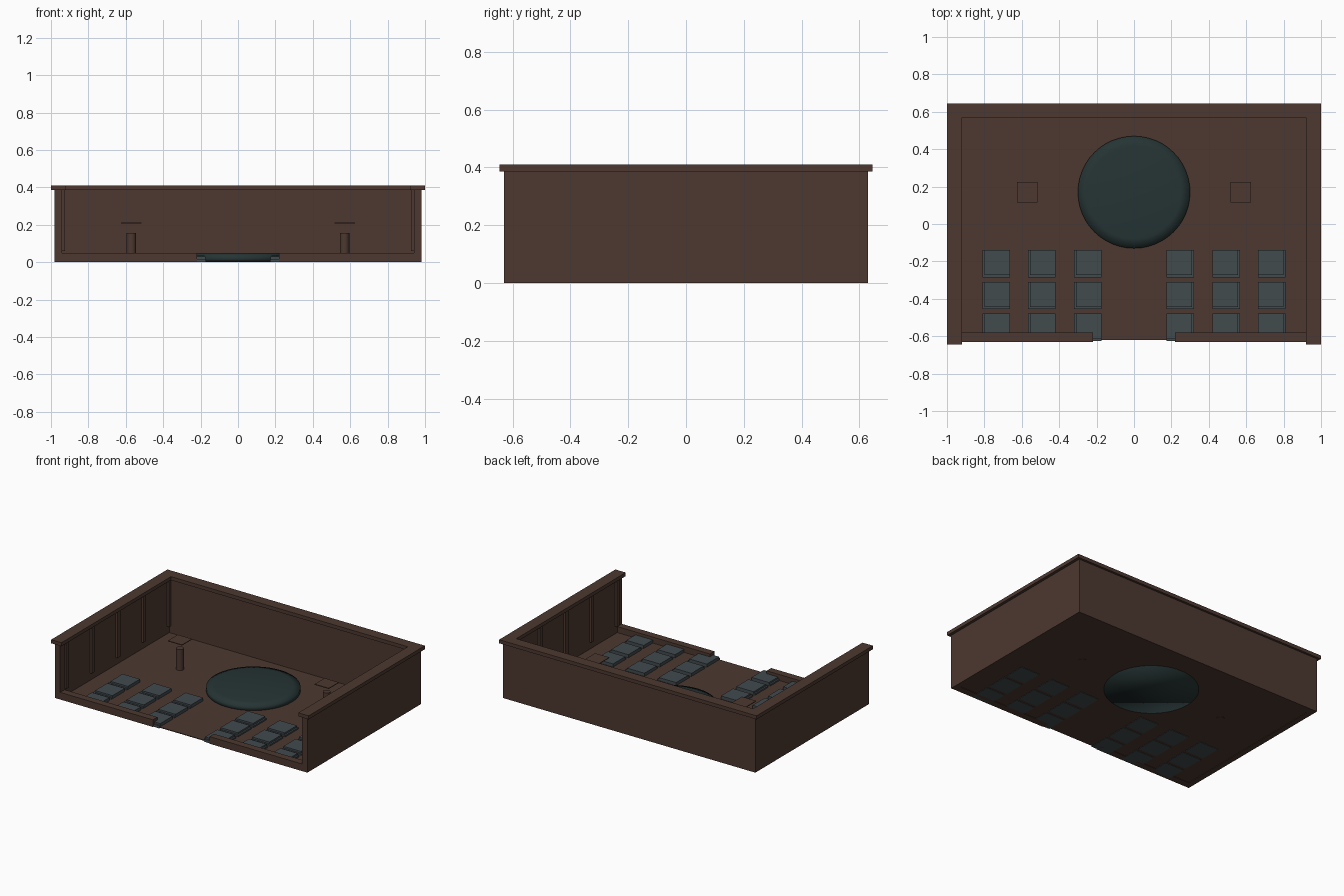
import bpy
import bmesh

cube = bpy.data.objects.get("Cube")
if cube:
    bpy.data.objects.remove(cube, do_unlink=True)


def material(name, colour):
    m = bpy.data.materials.new(name)
    m.use_nodes = True
    rgba = (*colour, 1)
    m.diffuse_color = rgba
    bsdf = next(n for n in m.node_tree.nodes if n.type == "BSDF_PRINCIPLED")
    bsdf.inputs["Base Color"].default_value = rgba
    return m


BROWN = material("dark_brown", (0.074, 0.040, 0.030))
SLATE = material("slate_grey", (0.054, 0.069, 0.076))
TEAL = material("dark_teal", (0.019, 0.034, 0.034))


def finish(name, bm, mat):
    bmesh.ops.recalc_face_normals(bm, faces=bm.faces)
    mesh = bpy.data.meshes.new(name)
    bm.to_mesh(mesh)
    bm.free()
    mesh.materials.append(mat)
    ob = bpy.data.objects.new(name, mesh)
    bpy.context.collection.objects.link(ob)
    return ob


def box(name, x, y, z, mat=BROWN):
    """Box given by its (low, high) range on each axis."""
    bm = bmesh.new()
    bmesh.ops.create_cube(bm, size=1)
    for v in bm.verts:
        v.co = [r[0] if c < 0 else r[1] for c, r in zip(v.co, (x, y, z))]
    return finish(name, bm, mat)


def extrude_outline(name, outline, z0, z1, mat=BROWN):
    bm = bmesh.new()
    face = bm.faces.new([bm.verts.new((x, y, z0)) for x, y in outline])
    top = bmesh.ops.extrude_face_region(bm, geom=[face])["geom"]
    bmesh.ops.translate(bm, vec=(0, 0, z1 - z0),
                        verts=[v for v in top if isinstance(v, bmesh.types.BMVert)])
    return finish(name, bm, mat)


def u_shape(xo, xi, front, yi, yo):
    return [(-xo, front), (-xo, yo), (xo, yo), (xo, front),
            (xi, front), (xi, yi), (-xi, yi), (-xi, front)]


def lathe(name, rings, centre, mat, sides=48):
    """Solid of stacked circles, each (radius, height)."""
    bm = bmesh.new()
    previous = None
    for radius, z in rings:
        ring = bmesh.ops.create_circle(bm, segments=sides, radius=radius)["verts"]
        for v in ring:
            v.co.x += centre[0]
            v.co.y += centre[1]
            v.co.z = z
        if previous:
            for i in range(sides):
                j = (i + 1) % sides
                bm.faces.new((previous[i], previous[j], ring[j], ring[i]))
        else:
            bm.faces.new(ring)
        previous = ring
    bm.faces.new(previous)
    return finish(name, bm, mat)


# Three-sided tray with an overhanging rim
box("floor", (-0.95, 0.95), (-0.62, 0.6), (0.003, 0.008))
extrude_outline("walls", u_shape(0.98, 0.94, -0.63, 0.58, 0.63), 0, 0.39)
extrude_outline("rim", u_shape(1.0, 0.92, -0.645, 0.57, 0.645), 0.385, 0.41)

# Round basin, softly shaded over its bevelled edge
basin = lathe("basin", [(0.3, 0), (0.3, 0.038), (0.25, 0.05)], (0, 0.17), TEAL)
for p in basin.data.polygons:
    p.use_smooth = True

for s, side in ((-1, "right"), (1, "left")):
    def span(a, b):
        return tuple(sorted((s * a, s * b)))

    # Low front curb with an opening in the middle
    box(f"front_curb_{side}", span(0.22, 0.95), (-0.63, -0.58), (0, 0.05))

    # Ribs along the side wall
    for i in range(5):
        y = -0.57 + i * 0.285
        box(f"wall_rib_{side}_{i}", span(0.925, 0.95), (y - 0.015, y + 0.015), (0.06, 0.39))

    # Post with a square plate floating over it
    post = lathe(f"post_{side}", [(0.025, 0), (0.025, 0.155)], (s * 0.57, 0.17), BROWN, 16)
    for p in post.data.polygons:
        p.use_smooth = len(p.vertices) == 4
    box(f"post_plate_{side}", span(0.515, 0.625), (0.115, 0.225), (0.208, 0.213))

    # Grid of padded tiles
    for col, x in enumerate((0.247, 0.493, 0.737)):
        for row, y in enumerate((-0.212, -0.382, -0.552)):
            tag = f"{side}_{col}_{row}"
            box(f"tile_{tag}", span(x - 0.073, x + 0.073), (y - 0.073, y + 0.073),
                (0, 0.018), SLATE)
            box(f"tile_pad_{tag}", span(x - 0.073, x + 0.062), (y - 0.062, y + 0.073),
                (0.016, 0.03), SLATE)
